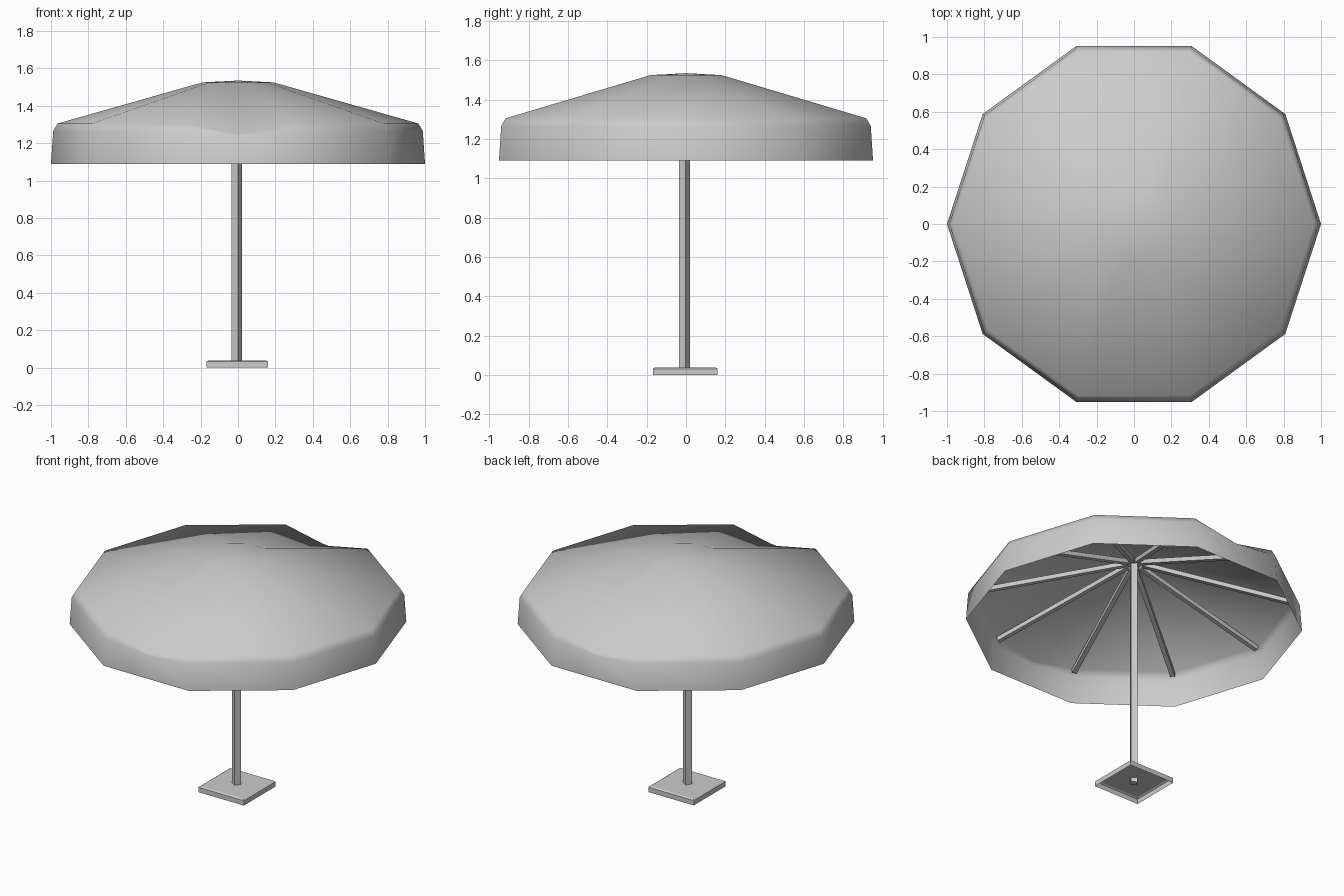
import bpy, bmesh
from math import radians, cos, sin, atan2, hypot
from mathutils import Matrix, Vector

cube = bpy.data.objects.get("Cube")
if cube:
    bpy.data.objects.remove(cube, do_unlink=True)


def material(name, rgb):
    m = bpy.data.materials.new(name)
    m.use_nodes = True
    m.diffuse_color = (*rgb, 1)
    m.node_tree.nodes["Principled BSDF"].inputs["Base Color"].default_value = (*rgb, 1)
    return m


GREY = material("light grey", (0.6, 0.6, 0.6))


def finish(bm, name, smooth=False):
    mesh = bpy.data.meshes.new(name)
    bm.to_mesh(mesh)
    bm.free()
    mesh.materials.append(GREY)
    for p in mesh.polygons:
        p.use_smooth = smooth
    obj = bpy.data.objects.new(name, mesh)
    bpy.context.collection.objects.link(obj)
    return obj


def box(name, size, matrix):
    bm = bmesh.new()
    bmesh.ops.create_cube(bm, size=1, matrix=matrix @ Matrix.Diagonal((*size, 1)))
    return finish(bm, name)


# Canopy: ten-sided shell, front and back edges sag in the middle
SIDES = 10
STEP = 360 / SIDES
angles = sorted([i * STEP for i in range(SIDES)] + [90, 270])
bm = bmesh.new()
apex = bm.verts.new((0, 0, 1.535))
rings = []
for radius, z, sag in [(0.19, 1.525, 0), (0.965, 1.305, 0.06), (0.988, 1.265, 0.03), (1.0, 1.09, 0)]:
    ring = []
    for a in angles:
        middle = a in (90, 270)
        r = radius * cos(radians(STEP / 2)) if middle else radius
        ring.append(bm.verts.new((r * cos(radians(a)), r * sin(radians(a)),
                                  z - sag * middle)))
    rings.append(ring)
n = len(angles)
for i in range(n):
    j = (i + 1) % n
    bm.faces.new((apex, rings[0][i], rings[0][j]))
    for up, low in zip(rings, rings[1:]):
        bm.faces.new((up[i], low[i], low[j], up[j]))
finish(bm, "canopy", smooth=True)

# Ribs: one bar under each canopy corner
inner, outer = Vector((0.05, 0, 1.505)), Vector((0.95, 0, 1.28))
span = outer - inner
tilt = Matrix.Rotation(atan2(-span.z, span.x), 4, 'Y')
for i in range(SIDES):
    turn = Matrix.Rotation(radians(i * STEP), 4, 'Z')
    place = turn @ Matrix.Translation((inner + outer) / 2) @ tilt
    box(f"rib_{i + 1}", (hypot(span.x, span.z), 0.028, 0.028), place)

# Pole: square post, turned a little
box("pole", (0.04, 0.04, 1.5),
    Matrix.Translation((-0.006, -0.008, 0.76)) @ Matrix.Rotation(radians(-33), 4, 'Z'))

# Base: hollow square foot with a chamfered top edge, open below
bm = bmesh.new()
loops = []
for half, z in [(0.165, 0), (0.165, 0.032), (0.155, 0.038)]:
    loops.append([bm.verts.new((sx * half - 0.004, sy * half - 0.004, z))
                  for sx, sy in [(-1, -1), (1, -1), (1, 1), (-1, 1)]])
for low, up in zip(loops, loops[1:]):
    for i in range(4):
        j = (i + 1) % 4
        bm.faces.new((low[i], low[j], up[j], up[i]))
bm.faces.new(loops[-1])
finish(bm, "base")
